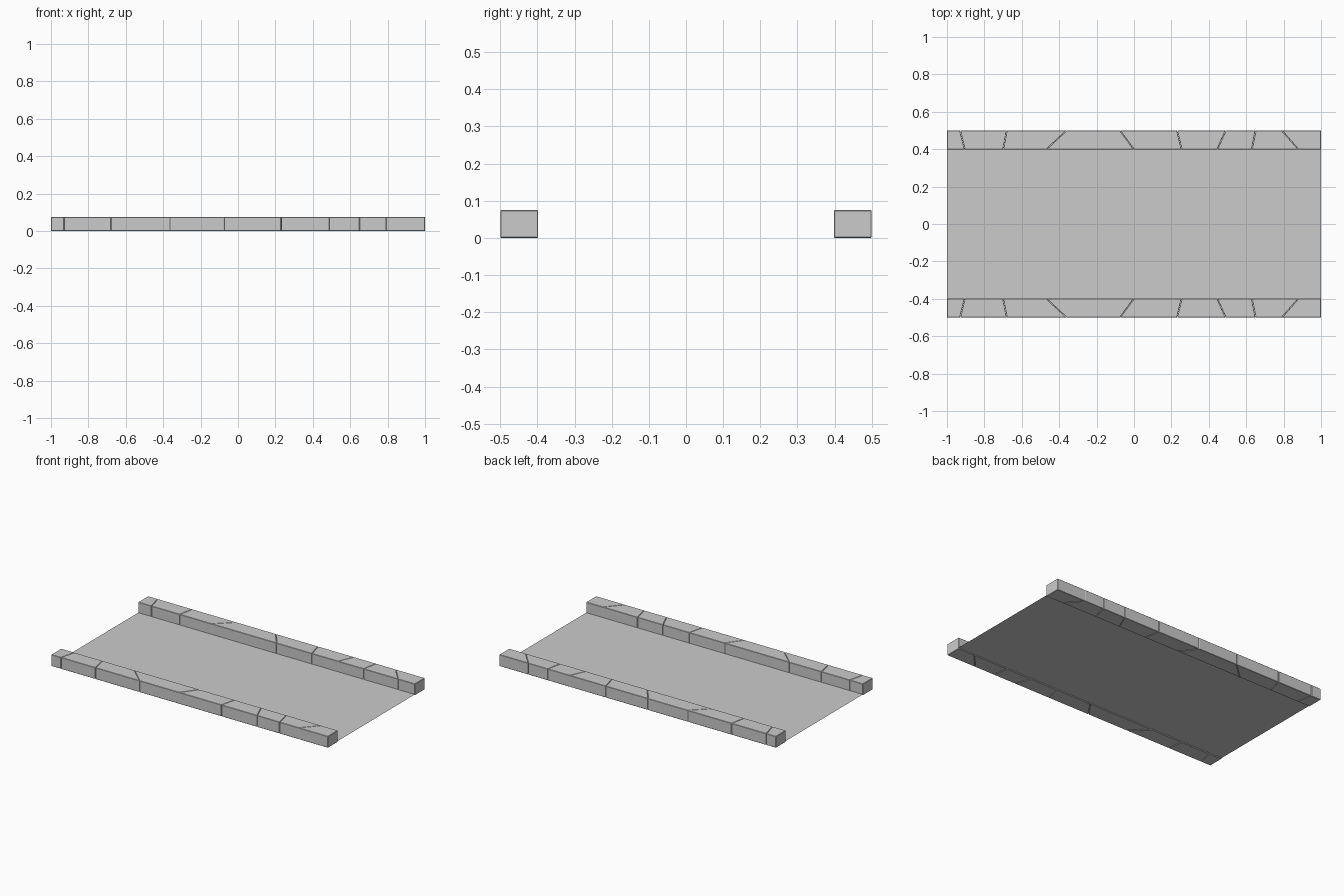
import bpy, bmesh

if "Cube" in bpy.data.objects:
    bpy.data.objects.remove(bpy.data.objects["Cube"])

# one pale stone colour throughout
grey = bpy.data.materials.new("pale_grey")
grey.diffuse_color = (0.6, 0.6, 0.6, 1)
grey.use_nodes = True
grey.node_tree.nodes["Principled BSDF"].inputs["Base Color"].default_value = grey.diffuse_color

INNER, OUTER, HEIGHT, ROAD_Z = 0.398, 0.5, 0.075, 0.006
GAP = 0.0008

# joint positions along x: (outer edge, inner edge)
joints = [(-1, -1), (-0.93, -0.905), (-0.68, -0.70), (-0.36, -0.47),
          (-0.075, 0), (0.23, 0.255), (0.49, 0.445), (0.65, 0.63),
          (0.79, 0.88), (1, 1)]


def add_object(name, bm):
    bmesh.ops.recalc_face_normals(bm, faces=bm.faces)
    mesh = bpy.data.meshes.new(name)
    bm.to_mesh(mesh)
    bm.free()
    mesh.materials.append(grey)
    obj = bpy.data.objects.new(name, mesh)
    bpy.context.collection.objects.link(obj)
    return obj


# kerb: a row of slanted stones with fine chamfers
def kerb(name, side):
    bm = bmesh.new()
    for i, (a, b) in enumerate(zip(joints, joints[1:])):
        ga = GAP if i else 0
        gb = GAP if i < len(joints) - 2 else 0
        outline = [(a[0] + ga, OUTER), (b[0] - gb, OUTER),
                   (b[1] - gb, INNER), (a[1] + ga, INNER)]
        base = bm.faces.new([bm.verts.new((x, side * y, 0)) for x, y in outline])
        top = bmesh.ops.extrude_face_region(bm, geom=[base])["geom"]
        for v in top:
            if isinstance(v, bmesh.types.BMVert):
                v.co.z = HEIGHT
    obj = add_object(name, bm)
    bevel = obj.modifiers.new("chamfer", 'BEVEL')
    bevel.width = 0.002
    bevel.segments = 1


kerb("front_kerb", -1)
kerb("back_kerb", 1)

# road: flat sheet between the kerbs
bm = bmesh.new()
y = INNER + 0.002
road = bm.faces.new([bm.verts.new((sx, sy, ROAD_Z))
                     for sx, sy in ((-1, -y), (1, -y), (1, y), (-1, y))])
obj = add_object("road_surface", bm)
if obj.data.polygons[0].normal.z < 0:
    obj.data.flip_normals()
